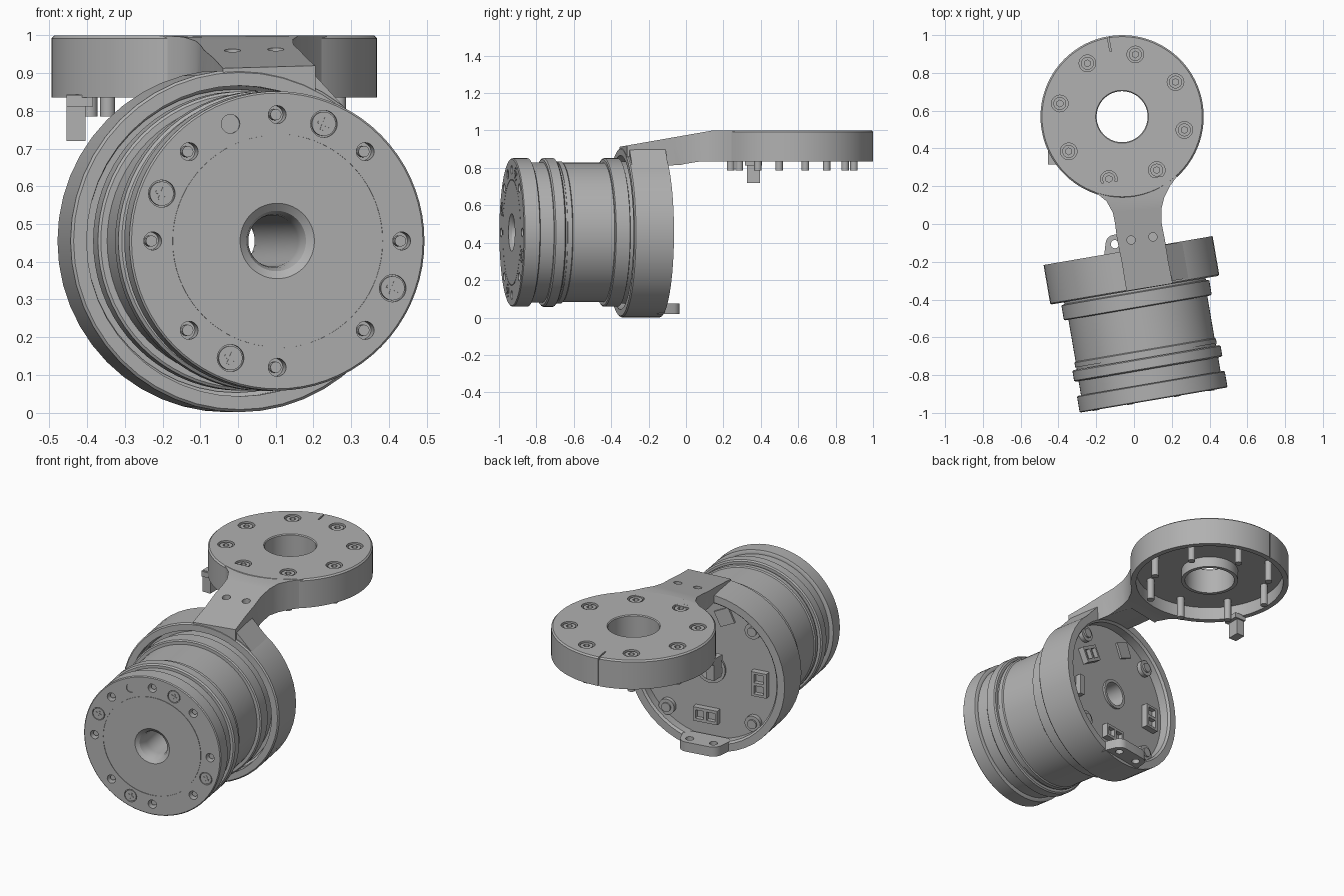
import bpy, bmesh
from math import radians, cos, sin, pi
from mathutils import Matrix, Vector

if "Cube" in bpy.data.objects:
    bpy.data.objects.remove(bpy.data.objects["Cube"])

gray = bpy.data.materials.new("machined gray")
gray.use_nodes = True
COLOR = (0.44, 0.44, 0.44, 1)
gray.diffuse_color = COLOR
gray.node_tree.nodes["Principled BSDF"].inputs["Base Color"].default_value = COLOR

# Frames: the motor axis points backwards, the mount disc axis points up
MOTOR = Matrix.Translation((0.104, -0.932, 0.455)) @ Matrix.Rotation(radians(9.7), 4, "Z")
AXIS = MOTOR @ Matrix.Rotation(radians(-90), 4, "X")
DISC = Matrix.Translation((-0.063, 0.568, 0))


def finish(name, bm, frame):
    bmesh.ops.recalc_face_normals(bm, faces=bm.faces)
    bm.transform(frame)
    mesh = bpy.data.meshes.new(name)
    bm.to_mesh(mesh)
    bm.free()
    mesh.materials.append(gray)
    obj = bpy.data.objects.new(name, mesh)
    bpy.context.collection.objects.link(obj)
    return obj


def lathe(name, profile, frame, sides=72):
    """Spin a closed (radius, height) loop about the frame's z axis."""
    bm = bmesh.new()
    rings = [[bm.verts.new((r * cos(2 * pi * i / sides), r * sin(2 * pi * i / sides), h))
              for r, h in profile] for i in range(sides)]
    n = len(profile)
    for i in range(sides):
        a, b = rings[i], rings[(i + 1) % sides]
        for j in range(n):
            k = (j + 1) % n
            bm.faces.new((a[j], a[k], b[k], b[j]))
    return finish(name, bm, frame)


def cylinders(name, spots, radius, low, high, frame, sides=20):
    """Equal cylinders at several (x, y) spots, in one object."""
    bm = bmesh.new()
    for x, y in spots:
        place = Matrix.Translation((x, y, (low + high) / 2))
        bmesh.ops.create_cone(bm, cap_ends=True, segments=sides, radius1=radius,
                              radius2=radius, depth=high - low, matrix=place)
    return finish(name, bm, frame)


def boxes(name, items, frame):
    """Boxes given as (centre, size, turn about z in degrees)."""
    bm = bmesh.new()
    for centre, size, turn in items:
        place = (Matrix.Translation(centre) @ Matrix.Rotation(radians(turn), 4, "Z")
                 @ Matrix.Diagonal((*size, 1)))
        bmesh.ops.create_cube(bm, size=1, matrix=place)
    return finish(name, bm, frame)


def hull(name, points, frame):
    """Convex solid round the points."""
    bm = bmesh.new()
    for p in points:
        bm.verts.new(p)
    result = bmesh.ops.convex_hull(bm, input=bm.verts)
    inside = {v for v in result["geom_interior"] if isinstance(v, bmesh.types.BMVert)}
    bmesh.ops.delete(bm, geom=list(inside), context="VERTS")
    return finish(name, bm, frame)


def cut(obj, *cutters):
    """Subtract each cutter in turn, skipping any that would consume the part."""
    for cutter in cutters:
        mod = obj.modifiers.new("cut", "BOOLEAN")
        mod.operation, mod.solver, mod.object = "DIFFERENCE", "EXACT", cutter
        graph = bpy.context.evaluated_depsgraph_get()
        mesh = bpy.data.meshes.new_from_object(obj.evaluated_get(graph))
        obj.modifiers.clear()
        if len(mesh.polygons) >= len(obj.data.polygons) / 2:
            obj.data = mesh
        bpy.data.objects.remove(cutter)


def circle(radius, angles):
    return [(radius * cos(radians(a)), -radius * sin(radians(a))) for a in angles]


# Motor body with its flanges, grooves and flared through bore
motor = lathe("motor_body", [
    (0.068, 0.74), (0.068, 0.07), (0.071, 0.04), (0.08, 0.015), (0.10, 0),
    (0.281, 0), (0.281, 0.003), (0.284, 0.003), (0.284, 0),
    (0.392, 0), (0.397, 0.005), (0.397, 0.085), (0.387, 0.09), (0.375, 0.09), (0.375, 0.165),
    (0.39, 0.165), (0.398, 0.172), (0.398, 0.222), (0.39, 0.228), (0.374, 0.228),
    (0.374, 0.24), (0.38, 0.24), (0.38, 0.265), (0.373, 0.27), (0.373, 0.495),
    (0.39, 0.495), (0.397, 0.50), (0.397, 0.575), (0.38, 0.58), (0.38, 0.66), (0.405, 0.66),
    (0.405, 0.74)], AXIS)
HEADS = (68, 158, 248, 338)
cut(motor,
    cylinders("bolt_hole_cutter", circle(0.335, range(0, 360, 45)), 0.024, -0.02, 0.05, AXIS),
    cylinders("head_recess_cutter", circle(0.335, HEADS), 0.036, -0.02, 0.012, AXIS, 28),
    cylinders("pin_recess_cutter", circle(0.335, [112]), 0.025, -0.02, 0.006, AXIS))

# Front screws with raised cross marks
cylinders("front_screw_heads", circle(0.335, HEADS), 0.032, 0, 0.02, AXIS, 28)
boxes("front_screw_crosses", [((x, y, 0), size, 23) for x, y in circle(0.335, HEADS)
                              for size in ((0.034, 0.009, 0.006), (0.009, 0.034, 0.006))], AXIS)
cylinders("bolt_inserts", circle(0.335, range(0, 360, 45)), 0.015, 0.02, 0.06, AXIS, 12)

# Ring of the bracket that grips the motor
lathe("bracket_ring", [(0.412, 0.59), (0.447, 0.59), (0.454, 0.597), (0.454, 0.803),
                       (0.412, 0.803), (0.402, 0.79), (0.402, 0.65), (0.412, 0.64)], AXIS, 48)

# Sloping web between the arm's left edge and the ring
hull("arm_web", [(x, y, z) for y in (0.605, 0.80)
                 for x, z in ((0.195, 0.45), (0.335, 0.30), (0.195, 0.385))], MOTOR)

# Ear at the bottom of the ring, with two holes
EARS = [(-0.063, 0.848), (0.075, 0.848)]
LOBES = [(*EARS[0], 0.05), (*EARS[1], 0.05), (-0.10, 0.79, 0.03), (0.11, 0.79, 0.03)]
ear = hull("bottom_ear", [(x + r * cos(pi * i / 12), y + r * sin(pi * i / 12), z)
                          for x, y, r in LOBES for i in range(24) for z in (-0.435, -0.38)], MOTOR)
cut(ear, cylinders("ear_hole_cutter", EARS, 0.022, -0.6, -0.3, MOTOR))

# Back plate fittings: corner bosses, screws and sockets
CORNERS = (47, 133, 227, 313)
cylinders("back_bosses", circle(0.365, CORNERS), 0.045, 0.72, 0.765, AXIS, 24)
cylinders("back_screws", circle(0.365, CORNERS), 0.026, 0.76, 0.775, AXIS)
for name, x, z, turn, wide, high in [("upper_socket", 0.22, 0.15, 30, 0.12, 0.09),
                                     ("lower_socket", 0.02, -0.27, 0, 0.14, 0.08),
                                     ("side_socket", -0.29, -0.03, 90, 0.14, 0.09)]:
    socket = boxes(name, [((x, -z, 0.75), (wide, high, 0.05), turn)], AXIS)
    spin = Matrix.Rotation(radians(turn), 4, "Z")
    slots = [(Vector((x, -z, 0.78)) + spin @ Vector((s * wide * 0.23, 0, 0)),
              (wide * 0.34, high * 0.6, 0.06), turn) for s in (-1, 1)]
    cut(socket, boxes("slot_cutter", slots, AXIS))
boxes("circuit_chip", [((-0.08, -0.31, 0.742), (0.09, 0.09, 0.02), 25)], AXIS)
boxes("side_strip", [((0.30, 0.08, 0.75), (0.03, 0.12, 0.05), 0)], AXIS)
lathe("bore_collar", [(0.068, 0.73), (0.085, 0.73), (0.085, 0.752), (0.068, 0.752)], AXIS, 40)

# Mount disc, open below, with a collar round the centre hole
mount = lathe("mount_disc", [(0.135, 0.995), (0.14, 1.0), (0.424, 1.0), (0.432, 0.992), (0.432, 0.835),
                             (0.402, 0.835), (0.402, 0.91), (0.155, 0.91), (0.155, 0.85),
                             (0.135, 0.85)], DISC, 80)
BOLTS = circle(0.337, [-78 - 45 * k for k in range(8)])
mark = Vector((cos(radians(100)), sin(radians(100)), 0))
cut(mount, cylinders("counterbore_cutter", BOLTS, 0.044, 0.975, 1.05, DISC, 28),
    boxes("top_mark_cutter", [(mark * 0.40 + Vector((0, 0, 1.0)), (0.10, 0.008, 0.03), 100)], DISC),
    boxes("side_mark_cutter", [(mark * 0.435 + Vector((0, 0, 0.91)), (0.016, 0.007, 0.3), 100)], DISC))

# Bolts through the mount disc, with hexagon sockets
cylinders("mount_pins", BOLTS, 0.02, 0.785, 0.95, DISC)
heads = cylinders("mount_bolt_heads", BOLTS, 0.034, 0.96, 0.995, DISC, 28)
cut(heads, cylinders("hexagon_cutter", BOLTS, 0.018, 0.98, 1.05, DISC, 6))

# Locating hook under the rim, with a wider root
boxes("locating_hook", [((-0.43, 0.36, 0.782), (0.05, 0.07, 0.124), 0),
                        ((-0.42, 0.36, 0.827), (0.07, 0.09, 0.03), 0)], Matrix())

# Sloping arm from the ring to the mount disc
left = [(-0.04, -0.355), (-0.065, -0.20), (-0.09, -0.08), (-0.10, 0.0), (-0.112, 0.06),
        (-0.145, 0.12), (-0.20, 0.165), (-0.28, 0.205)]
right = [(0.205, -0.315), (0.182, -0.20), (0.163, -0.08), (0.147, 0.0), (0.145, 0.08),
         (0.160, 0.14), (0.190, 0.20), (0.235, 0.262)]


def top_z(y):
    return min(0.9995, 0.9995 - 0.175 * (0.14 - y))


def bottom_z(y):
    return min(0.835, max(0.80, 0.80 + 0.25 * (y + 0.09)))


bm = bmesh.new()
rows = []
for (lx, ly), (rx, ry) in zip(left, right):
    corners = [(lx, ly, top_z(ly)), (rx, ry, top_z(ry)), (rx, ry, bottom_z(ry)), (lx, ly, bottom_z(ly))]
    rows.append([bm.verts.new(c) for c in corners])
for a, b in zip(rows, rows[1:]):
    for i in range(4):
        j = (i + 1) % 4
        bm.faces.new((a[i], a[j], b[j], b[i]))
bm.faces.new(rows[0])
bm.faces.new(rows[-1])
bmesh.ops.triangulate(bm, faces=bm.faces)
arm = finish("sloping_arm", bm, Matrix())
cut(arm, cylinders("cavity_cutter", [(0, 0)], 0.402, 0.6, 0.91, DISC, 80),
    cylinders("motor_space_cutter", [(0, 0)], 0.412, 0.3, 1.0, AXIS, 48),
    cylinders("arm_hole_cutter", [(-0.015, -0.085), (0.10, -0.068)], 0.022, 0.9, 1.1, Matrix()))

# Smooth the round parts and keep the edges sharp
bpy.ops.object.select_all(action="DESELECT")
for obj in bpy.context.collection.objects:
    if obj.type == "MESH" and gray.name in obj.data.materials:
        obj.select_set(True)
        bpy.context.view_layer.objects.active = obj
bpy.ops.object.shade_smooth_by_angle(angle=radians(30))
